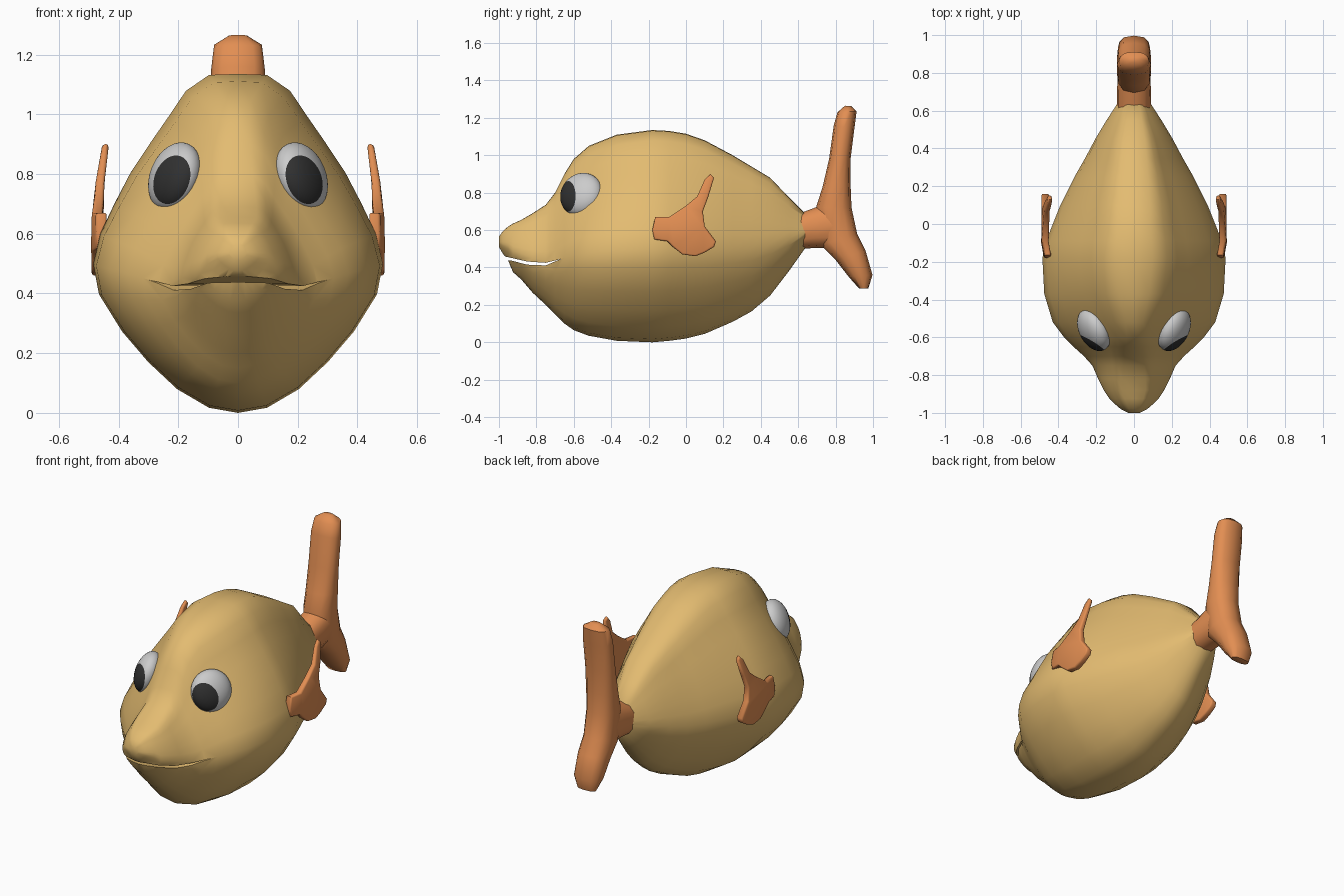
import bpy, bmesh, math
from mathutils import Vector, Matrix

if "Cube" in bpy.data.objects:
    bpy.data.objects.remove(bpy.data.objects["Cube"])


def material(name, rgb):
    m = bpy.data.materials.new(name)
    m.diffuse_color = (*rgb, 1)
    m.use_nodes = True
    m.node_tree.nodes["Principled BSDF"].inputs["Base Color"].default_value = m.diffuse_color
    return m


TAN = material("tan", (0.77, 0.5, 0.165))
ORANGE = material("orange", (0.76, 0.27, 0.085))
WHITE = material("white", (0.7, 0.7, 0.7))
DARK = material("dark", (0.03, 0.03, 0.03))


def smooth(ob, angle):
    bpy.ops.object.select_all(action='DESELECT')
    ob.select_set(True)
    bpy.context.view_layer.objects.active = ob
    bpy.ops.object.shade_smooth_by_angle(angle=math.radians(angle))


def finish(name, bm, mats, angle=50):
    bmesh.ops.recalc_face_normals(bm, faces=bm.faces)
    me = bpy.data.meshes.new(name)
    bm.to_mesh(me)
    bm.free()
    ob = bpy.data.objects.new(name, me)
    bpy.context.collection.objects.link(ob)
    for m in mats:
        me.materials.append(m)
    smooth(ob, angle)
    return ob


def slab(outline):
    """Extrude a (y, z) outline from x=-0.5 to x=0.5."""
    bm = bmesh.new()
    face = bm.faces.new([bm.verts.new((-.5, y, z)) for y, z in outline])
    out = bmesh.ops.extrude_face_region(bm, geom=[face])
    bmesh.ops.translate(bm, vec=(1, 0, 0),
                        verts=[v for v in out['geom'] if isinstance(v, bmesh.types.BMVert)])
    bmesh.ops.recalc_face_normals(bm, faces=bm.faces)
    return bm


def loft(name, sections, profile, mat, angle=50):
    """Sections: (y0, z0, y1, z1, half_width, pinch); profile: (u, t) from t=0 to t=1."""
    bm = bmesh.new()
    rings = []
    for y0, z0, y1, z1, w, pinch in sections:
        half = []
        for u, t in profile:
            if t > 0.44 and u > 0:
                u = u ** (1 + pinch)
            half.append(Vector((u * w, y0 + (y1 - y0) * t, z0 + (z1 - z0) * t)))
        pts = half + [Vector((-p.x, p.y, p.z)) for p in half[-2:0:-1]]
        rings.append([bm.verts.new(p) for p in pts])
    n = len(rings[0])
    for a, b in zip(rings, rings[1:]):
        for i in range(n):
            j = (i + 1) % n
            bm.faces.new((a[i], a[j], b[j], b[i]))
    bm.faces.new(rings[0])
    bm.faces.new(rings[-1])
    return finish(name, bm, [mat], angle)


# Body: kite-like cross-section lofted from snout to tail root
kite = [(0, 0), (.2, .015), (.42, .07), (.62, .15), (.8, .24), (.96, .35), (1, .44),
        (.95, .53), (.85, .62), (.74, .71), (.6, .8), (.47, .88), (.36, .95), (.2, .997), (0, 1)]
rows = [(-1, .51, .565, .03, -.4), (-.98, .475, .593, .07, -.4), (-.95, .435, .62, .105, -.4),
        (-.925, .375, .635, .13, -.4), (-.88, .335, .655, .16, -.4), (-.82, .265, .69, .19, -.3),
        (-.75, .2, .735, .22, -.15), (-.7, .15, .8, .265, .05), (-.65, .1, .9, .32, .25),
        (-.6, .065, .98, .37, .4), (-.52, .035, 1.05, .43, .4), (-.37, .008, 1.11, .475, .1),
        (-.18, 0, 1.135, .485, 0), (-.09, .008, 1.13, .465, 0), (0, .02, 1.115, .43, 0),
        (.1, .045, 1.08, .39, -.05), (.25, .11, 1.0, .315, -.1), (.35, .165, .94, .258, -.15),
        (.45, .25, .88, .205, -.2), (.55, .38, .775, .145, -.2), (.635, .5, .69, .09, -.3)]
body = loft("body", [(y, b, y, t, w, p) for y, b, t, w, p in rows], kite, TAN)

# Mouth: thin wedge cut across the snout
lips = [(-1.05, .475), (-.95, .455), (-.85, .432), (-.75, .425), (-.67, .445),
        (-.75, .411), (-.85, .415), (-.93, .436), (-1.05, .445)]
cutter = finish("mouth_cutter", slab(lips), [TAN])
cutter.hide_render = True
mod = body.modifiers.new("mouth", 'BOOLEAN')
mod.operation, mod.solver, mod.object = 'DIFFERENCE', 'EXACT', cutter
bpy.context.view_layer.objects.active = body
bpy.ops.object.modifier_apply(modifier="mouth")
bpy.data.objects.remove(cutter)
smooth(body, 50)

# Tail: short stalk and an upright curved fin
oval = [(math.sin(math.pi * i / 6) ** .7 if 0 < i < 6 else 0, (1 - math.cos(math.pi * i / 6)) / 2)
        for i in range(7)]
loft("tail_stalk", [(.61, .5, .61, .69, .09, 0), (.71, .505, .69, .72, .09, 0),
                    (.83, .5, .8, .76, .085, 0)], oval, ORANGE)
loft("tail_fin", [(.925, .288, .975, .288, .06, 0), (.87, .35, .997, .36, .085, 0),
                  (.8, .44, .96, .49, .09, 0), (.72, .52, .915, .58, .09, 0),
                  (.695, .72, .885, .72, .09, 0), (.73, .83, .88, .84, .09, 0),
                  (.765, .98, .88, .98, .09, 0), (.79, 1.16, .9, 1.14, .09, 0),
                  (.81, 1.23, .912, 1.235, .08, 0), (.85, 1.265, .885, 1.262, .03, 0)],
     oval, ORANGE)

# Side fins: forked outline, curving inward towards the upper tip
fin = [(-.18, .6), (-.165, .67), (-.09, .67), (0, .73), (.06, .78), (.1, .87), (.13, .9), (.15, .88),
       (.12, .78), (.09, .7), (.1, .62), (.16, .54), (.15, .51), (.1, .48), (.05, .46),
       (-.02, .47), (-.07, .51), (-.1, .54), (-.17, .55)]
for s, side in ((1, "right"), (-1, "left")):
    mirror = Matrix.Diagonal((s, 1, 1, 1))
    bm = slab(fin)
    for v in bm.verts:
        y, z = v.co.y, v.co.z
        thick = .02 - .03 * max(0, z - .6)
        mid = .47 - .3 * max(0, z - .6) ** 2 - (.012 if y < -.12 else 0)
        v.co.x = mid + (thick if v.co.x > 0 else -thick)
    rim = [e for f in bm.faces if len(f.verts) > 4 for e in f.edges]
    bmesh.ops.bevel(bm, geom=rim, offset=.009, segments=2, affect='EDGES', profile=.5)
    bmesh.ops.triangulate(bm, faces=[f for f in bm.faces if len(f.verts) > 4])
    bm.transform(mirror)
    finish("side_fin_" + side, bm, [ORANGE], 60)

    # Eye: flattened ball with a dark pupil around its forward-tilted pole
    normal = Vector((.84, -.44, .33)).normalized()
    fwd = Vector((-.25, -.87, -.3))
    fwd = (fwd - normal * fwd.dot(normal)).normalized()
    tilt = math.radians(46)
    gaze = normal * math.cos(tilt) + fwd * math.sin(tilt)
    bm = bmesh.new()
    bmesh.ops.create_uvsphere(bm, u_segments=32, v_segments=24, radius=.12)
    for f in bm.faces:
        f.material_index = int(f.calc_center_median().normalized().z > math.cos(math.radians(45)))
    turn = gaze.to_track_quat('Z', 'Y').to_matrix().to_4x4()
    squash = Matrix.Scale(.6, 4, normal)
    place = Matrix.Translation((.212, -.56, .79))
    bm.transform(mirror @ place @ squash @ turn)
    finish("eye_" + side, bm, [WHITE, DARK], 60)
